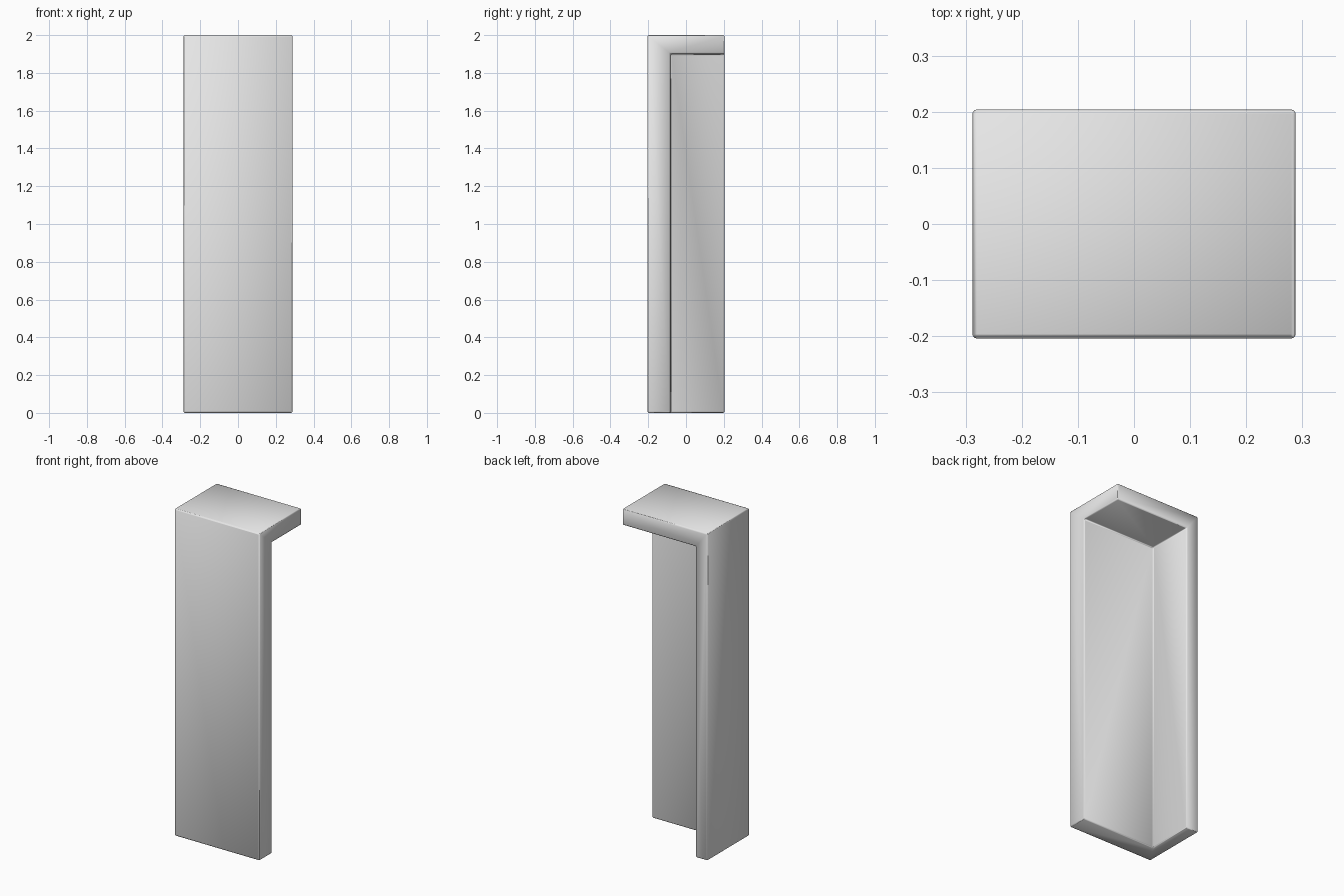
import bpy

if "Cube" in bpy.data.objects:
    bpy.data.objects.remove(bpy.data.objects["Cube"])

HALF_X, HALF_Y, HEIGHT = 0.288, 0.204, 2.0
SIDE, FRONT, TOP = 0.082, 0.122, 0.1   # wall thicknesses

grey = bpy.data.materials.new("plain grey")
grey.use_nodes = True
colour = (0.8, 0.8, 0.8, 1)
grey.diffuse_color = colour
grey.node_tree.nodes["Principled BSDF"].inputs["Base Color"].default_value = colour


def box(name, low, high):
    """Axis-aligned box between two corners."""
    centre = [(a + b) / 2 for a, b in zip(low, high)]
    bpy.ops.mesh.primitive_cube_add(size=1, location=centre)
    obj = bpy.context.object
    obj.name = name
    obj.scale = [b - a for a, b in zip(low, high)]
    bpy.ops.object.transform_apply(location=True, rotation=False, scale=True)
    obj.data.materials.append(grey)
    return obj


# Open space: cut through the left side, the back and the bottom
cutter = box("recess_cutter",
             (-HALF_X + SIDE, -HALF_Y + FRONT, -1),
             (1, 1, HEIGHT - TOP))
cutter.hide_render = True

# Front panel, right wall and top slab in one solid piece
shell = box("corner_shell", (-HALF_X, -HALF_Y, 0), (HALF_X, HALF_Y, HEIGHT))
cut = shell.modifiers.new("Recess", 'BOOLEAN')
cut.operation = 'DIFFERENCE'
cut.solver = 'EXACT'
cut.object = cutter
bpy.ops.object.modifier_apply(modifier=cut.name)
bpy.data.objects.remove(cutter)

# Small rounded edges
bevel = shell.modifiers.new("Rounded edges", 'BEVEL')
bevel.width = 0.008
bevel.segments = 3
bevel.limit_method = 'ANGLE'
bevel.harden_normals = True
bpy.ops.object.modifier_apply(modifier=bevel.name)
bpy.ops.object.shade_smooth_by_angle()
